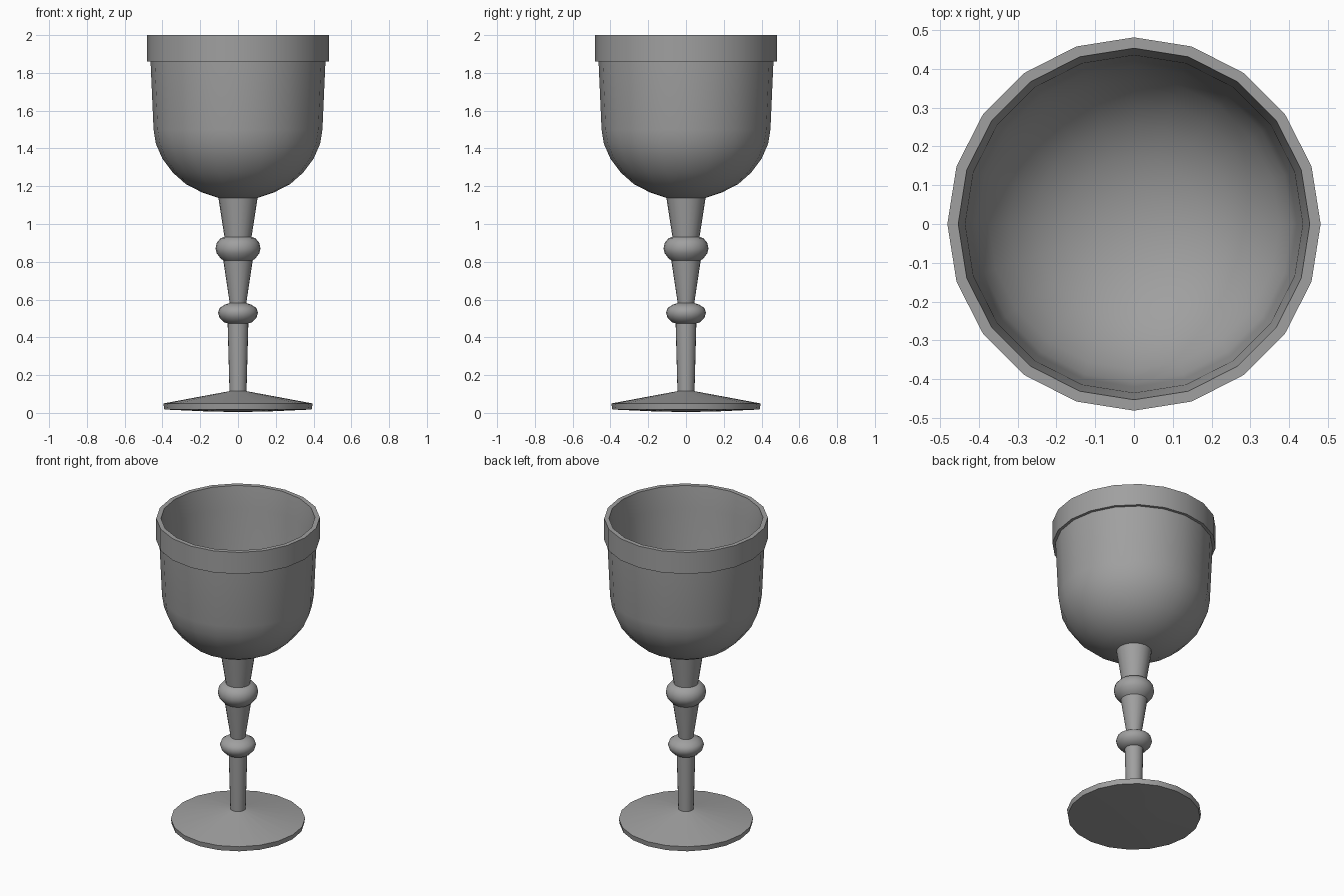
import bpy, math

SIDES = 20

cube = bpy.data.objects.get("Cube")
if cube:
    bpy.data.objects.remove(cube, do_unlink=True)

grey = bpy.data.materials.new("pewter_grey")
grey.use_nodes = True
COLOUR = (0.35, 0.35, 0.35, 1)
grey.diffuse_color = COLOUR
grey.node_tree.nodes["Principled BSDF"].inputs["Base Color"].default_value = COLOUR


def lathe(name, profile, angle=40):
    """Revolve (radius, height) points around z; radius 0 gives a pole."""
    verts, faces, rings = [], [], []
    for r, z in profile:
        start = len(verts)
        count = SIDES if r > 0 else 1
        for i in range(count):
            a = math.tau * i / SIDES
            verts.append((r * math.cos(a), r * math.sin(a), z))
        rings.append([start + i % count for i in range(SIDES)])
    for low, high in zip(rings, rings[1:]):
        for i in range(SIDES):
            j = (i + 1) % SIDES
            quad = (low[i], low[j], high[j], high[i])
            faces.append(tuple(dict.fromkeys(quad)))
    mesh = bpy.data.meshes.new(name)
    mesh.from_pydata(verts, [], faces)
    mesh.materials.append(grey)
    obj = bpy.data.objects.new(name, mesh)
    bpy.context.collection.objects.link(obj)
    bpy.ops.object.select_all(action="DESELECT")
    obj.select_set(True)
    bpy.context.view_layer.objects.active = obj
    bpy.ops.object.shade_smooth_by_angle(angle=math.radians(angle))
    return obj


# Foot: shallow cone with a thin edge and slightly domed underside
lathe("foot", [(0, 0.005), (0.15, 0.007), (0.39, 0.018), (0.395, 0.05),
               (0.045, 0.115)])

# Stem: three tapered sections
lathe("lower_stem", [(0.045, 0.11), (0.055, 0.48)])
lathe("middle_stem", [(0.042, 0.57), (0.08, 0.82)])
lathe("upper_stem", [(0.07, 0.92), (0.104, 1.14)])

# Rounded knobs between the stem sections
lathe("lower_knob", [(0.05, 0.473), (0.075, 0.48), (0.098, 0.505), (0.106, 0.53),
                     (0.098, 0.555), (0.07, 0.573), (0.042, 0.582)])
lathe("upper_knob", [(0.076, 0.805), (0.092, 0.818), (0.113, 0.845), (0.119, 0.87),
                     (0.113, 0.9), (0.092, 0.925), (0.07, 0.932)])

# Bowl: outer shell, raised rim band and hollow inside
outer = [(0, 1.135), (0.1, 1.137), (0.19, 1.167), (0.275, 1.21), (0.345, 1.272),
         (0.4, 1.345), (0.435, 1.425), (0.447, 1.5), (0.463, 1.86)]
rim = [(0.481, 1.86), (0.481, 2.0), (0.453, 2.0)]
inner = [(0.435, 1.86), (0.42, 1.5), (0.408, 1.43), (0.375, 1.36), (0.322, 1.292),
         (0.255, 1.235), (0.175, 1.195), (0.09, 1.172), (0, 1.165)]
lathe("bowl", outer + rim + inner)
